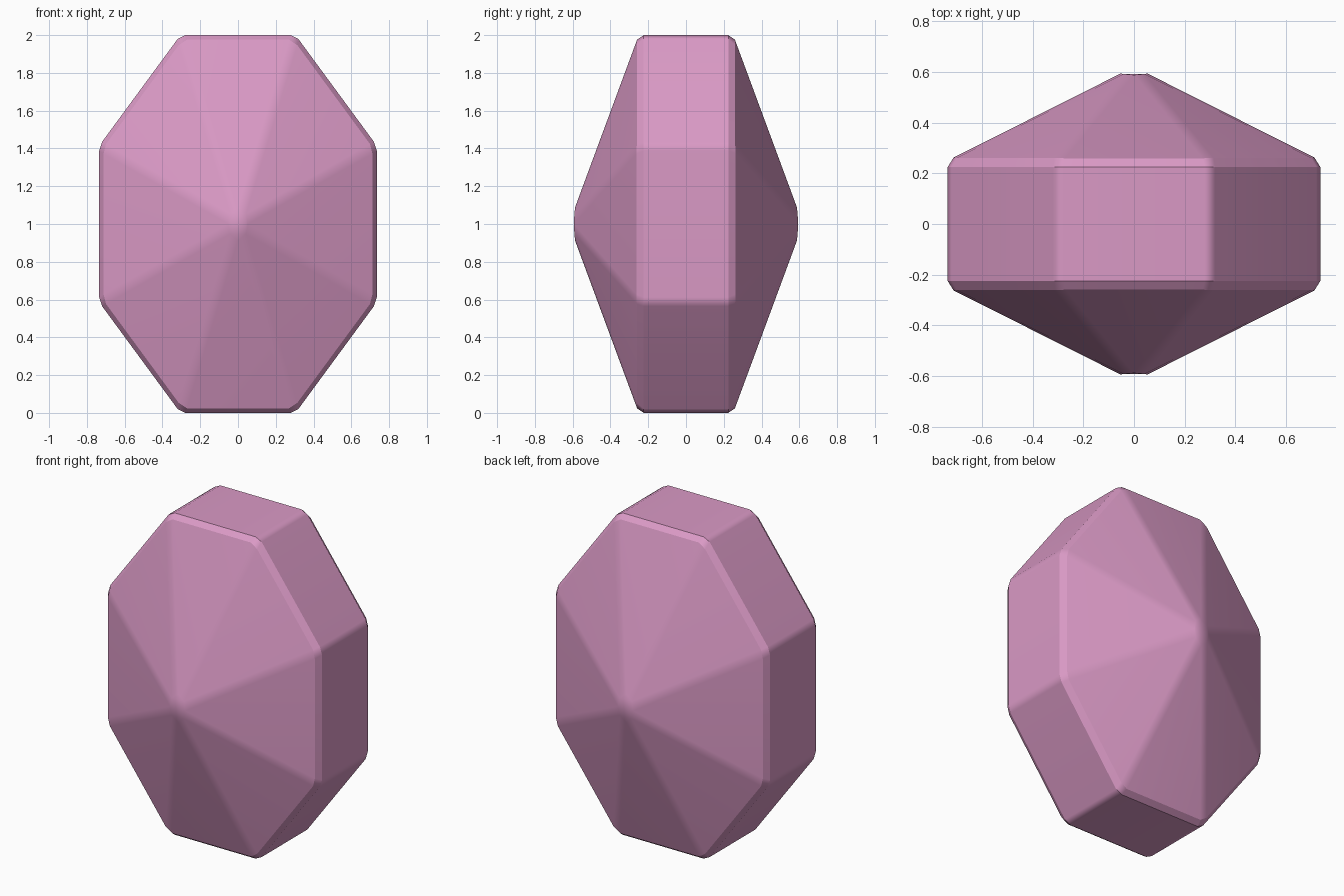
import bpy, bmesh
from math import cos, sin, pi, radians

if "Cube" in bpy.data.objects:
    bpy.data.objects.remove(bpy.data.objects["Cube"])

HALF_W, HALF_H = 0.735, 1.0     # girdle half width and half height
BELT, APEX = 0.25, 0.62         # girdle half depth, point depth
BEVEL = 0.026

bm = bmesh.new()


def ring(y):
    # octagon with flat top, bottom and sides
    k = cos(pi / 8)
    angles = [pi / 8 + i * pi / 4 for i in range(8)]
    return [bm.verts.new((HALF_W / k * cos(a), y, 1 + HALF_H / k * sin(a))) for a in angles]


# Octagonal belt with a shallow pyramid on the front and the back
front, back = ring(-BELT), ring(BELT)
front_tip = bm.verts.new((0, -APEX, 1))
back_tip = bm.verts.new((0, APEX, 1))
for i in range(8):
    j = (i + 1) % 8
    bm.faces.new((front[i], front[j], back[j], back[i]))
    bm.faces.new((front[i], front_tip, front[j]))
    bm.faces.new((back[i], back[j], back_tip))
bmesh.ops.recalc_face_normals(bm, faces=bm.faces[:])

# Small chamfer on every edge
bmesh.ops.bevel(bm, geom=bm.edges[:], offset=BEVEL, offset_type='OFFSET',
                segments=1, profile=0.5, affect='EDGES')

mesh = bpy.data.meshes.new("gemstone")
bm.to_mesh(mesh)
bm.free()
gem = bpy.data.objects.new("gemstone", mesh)
bpy.context.collection.objects.link(gem)

# Soft shading across facets, flat faces kept by weighted normals
bpy.context.view_layer.objects.active = gem
gem.select_set(True)
bpy.ops.object.shade_smooth_by_angle(angle=radians(30))
weighted = gem.modifiers.new("facet_normals", 'WEIGHTED_NORMAL')
weighted.keep_sharp = True

# Pink material
pink = bpy.data.materials.new("pink")
pink.diffuse_color = (0.70, 0.32, 0.56, 1)
pink.use_nodes = True
pink.node_tree.nodes["Principled BSDF"].inputs["Base Color"].default_value = pink.diffuse_color
mesh.materials.append(pink)
